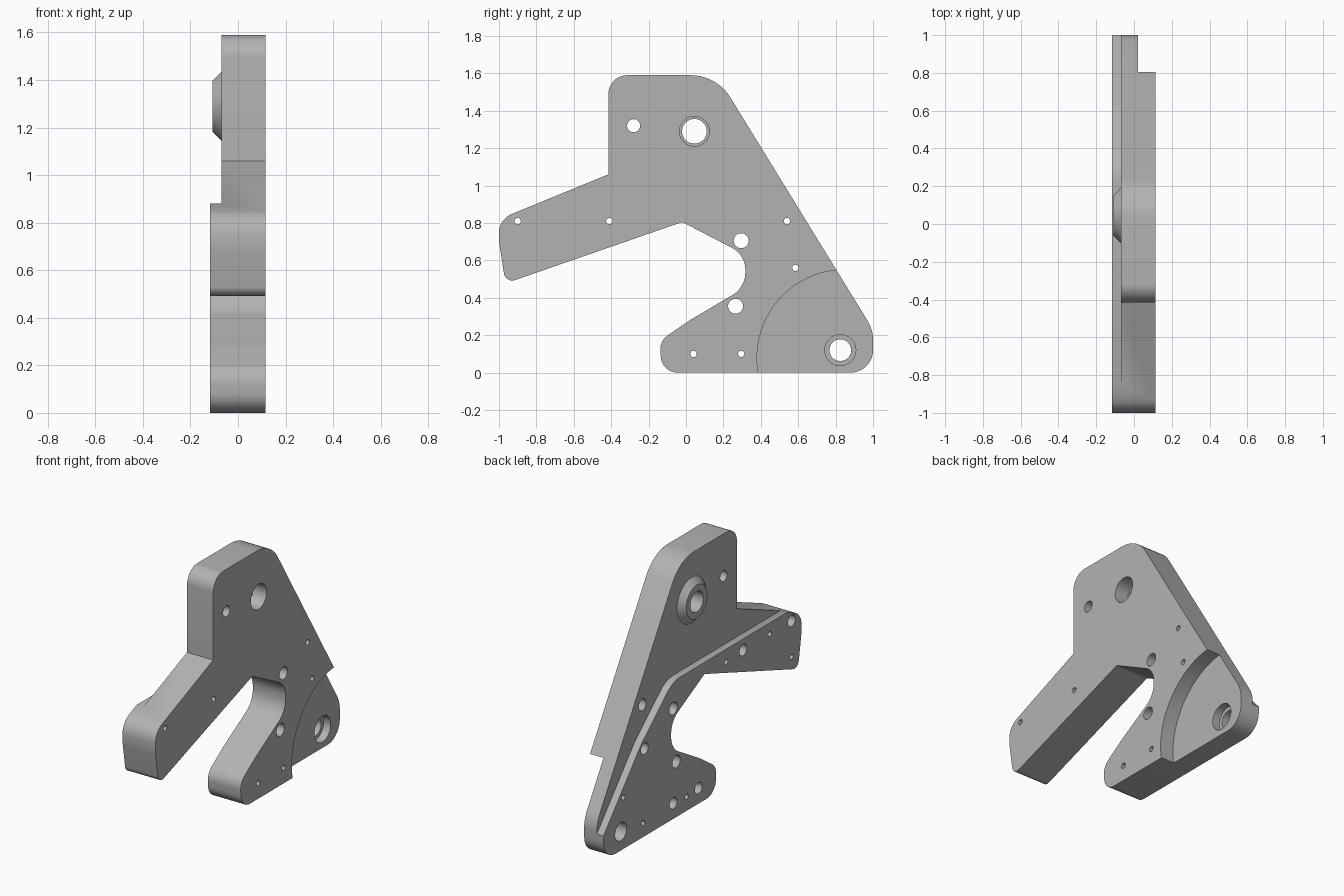
import bpy, bmesh, math
from mathutils import Vector

if "Cube" in bpy.data.objects:
    bpy.data.objects.remove(bpy.data.objects["Cube"])

BACK, FACE, FRONT = -0.117, -0.07, 0.115   # raised layer, plate back, plate front

metal = bpy.data.materials.new("plain grey")
metal.use_nodes = True
metal.diffuse_color = (0.45, 0.45, 0.45, 1)
metal.node_tree.nodes["Principled BSDF"].inputs["Base Color"].default_value = (0.45, 0.45, 0.45, 1)


def rounded(corners, steps=10):
    """Polygon in (y, z) with each corner filleted by its own radius."""
    out = []
    for i, (y, z, r) in enumerate(corners):
        p = Vector((y, z))
        a = (Vector(corners[i - 1][:2]) - p).normalized()
        b = (Vector(corners[(i + 1) % len(corners)][:2]) - p).normalized()
        if r == 0:
            out.append(p)
            continue
        half = a.angle(b) / 2
        centre = p + (a + b).normalized() * r / math.sin(half)
        start = p + a * r / math.tan(half) - centre
        end = p + b * r / math.tan(half) - centre
        sweep = start.angle_signed(end)
        for k in range(steps + 1):
            t = -sweep * k / steps
            out.append(centre + Vector((start.x * math.cos(t) - start.y * math.sin(t),
                                        start.x * math.sin(t) + start.y * math.cos(t))))
    return out


def add_prism(bm, points, x0, x1):
    rings = [[bm.verts.new((x, p[0], p[1])) for p in points] for x in (x0, x1)]
    bridge(bm, rings)


def add_lathe(bm, y, z, profile, sides=32):
    """Turned solid along x; profile is a list of (x, radius)."""
    rings = []
    for x, r in profile:
        angles = [2 * math.pi * k / sides for k in range(sides)]
        rings.append([bm.verts.new((x, y + r * math.cos(t), z + r * math.sin(t))) for t in angles])
    bridge(bm, rings)


def bridge(bm, rings):
    n = len(rings[0])
    for lo, hi in zip(rings, rings[1:]):
        for k in range(n):
            bm.faces.new((lo[k], lo[(k + 1) % n], hi[(k + 1) % n], hi[k]))
    bm.faces.new(rings[0])
    bm.faces.new(rings[-1])


def finish(bm, name):
    bmesh.ops.recalc_face_normals(bm, faces=bm.faces)
    mesh = bpy.data.meshes.new(name)
    bm.to_mesh(mesh)
    bm.free()
    mesh.materials.append(metal)
    obj = bpy.data.objects.new(name, mesh)
    bpy.context.collection.objects.link(obj)
    return obj


def combine(target, tool, operation):
    mod = target.modifiers.new(operation, "BOOLEAN")
    mod.object, mod.operation, mod.solver = tool, operation, "EXACT"
    bpy.context.view_layer.objects.active = target
    bpy.ops.object.modifier_apply(modifier=mod.name)
    bpy.data.objects.remove(tool)


# Side plate outline: head, arm, notch, foot and sloping back edge
outline = rounded([
    (-0.415, 1.59, 0.1), (-0.415, 1.06, 0), (-1.0, 0.82, 0.11), (-1.0, 0.70, 0.3),
    (-0.965, 0.477, 0.045), (-0.02, 0.805, 0.02), (0.317, 0.63, 0.13), (0.317, 0.455, 0.14),
    (0.02, 0.28, 0.3), (-0.14, 0.17, 0.09), (-0.13, 0, 0.09),
    (1.0, 0, 0.12), (1.0, 0.23, 0.2), (0.164, 1.59, 0.25)])
bm = bmesh.new()
add_prism(bm, outline, BACK, FRONT)
plate = finish(bm, "side_plate")

# Thin the upper part, leaving a raised layer below a bent ridge
bm = bmesh.new()
add_prism(bm, rounded([(-1.2, 0.88, 0), (0.3, 0.88, 0.2), (0.62, 0.60, 0.3), (1.0, 0.16, 0),
                       (1.2, 0.16, 0), (1.2, 1.8, 0), (-1.2, 1.8, 0)]), -0.3, FACE)
combine(plate, finish(bm, "upper_cutter"), "DIFFERENCE")

# Round recess over the rear foot
bm = bmesh.new()
add_lathe(bm, 0.85, 0.08, [(0.02, 0.47), (0.3, 0.47)], 96)
combine(plate, finish(bm, "recess_cutter"), "DIFFERENCE")

# Tapered boss around the upper pivot
bm = bmesh.new()
add_lathe(bm, 0.045, 1.29, [(-0.03, 0.145), (FACE, 0.145), (-0.108, 0.107)], 48)
combine(plate, finish(bm, "pivot_boss"), "UNION")

# Holes: pivots with an inner lip, plain, counterbored and blind
bm = bmesh.new()
for y, z, r, lip, mid in ((0.045, 1.29, 0.08, 0.066, 0.02), (0.825, 0.12, 0.083, 0.058, -0.03)):
    add_lathe(bm, y, z, [(-0.3, lip), (mid, lip), (mid, r), (0.3, r)], 40)
for y, z, r in ((0.295, 0.705, 0.04), (0.265, 0.355, 0.04), (-0.28, 1.32, 0.035)):
    add_lathe(bm, y, z, [(-0.3, r), (0.3, r)])
for y, z in ((-0.9, 0.81), (-0.41, 0.81), (0.54, 0.81), (0.585, 0.56), (0.04, 0.1), (0.295, 0.1)):
    add_lathe(bm, y, z, [(-0.3, 0.037), (0, 0.037), (0, 0.017), (0.3, 0.017)])
for y, z in ((-0.68, 0.81), (-0.24, 0.80), (-0.9, 0.58), (0.16, 0.09), (0.8, 0.33), (0.6, 0.09)):
    add_lathe(bm, y, z, [(-0.3, 0.017), (-0.02, 0.017)], 20)
combine(plate, finish(bm, "hole_cutter"), "DIFFERENCE")

plate.select_set(True)
bpy.context.view_layer.objects.active = plate
bpy.ops.object.shade_smooth_by_angle(angle=math.radians(25))
